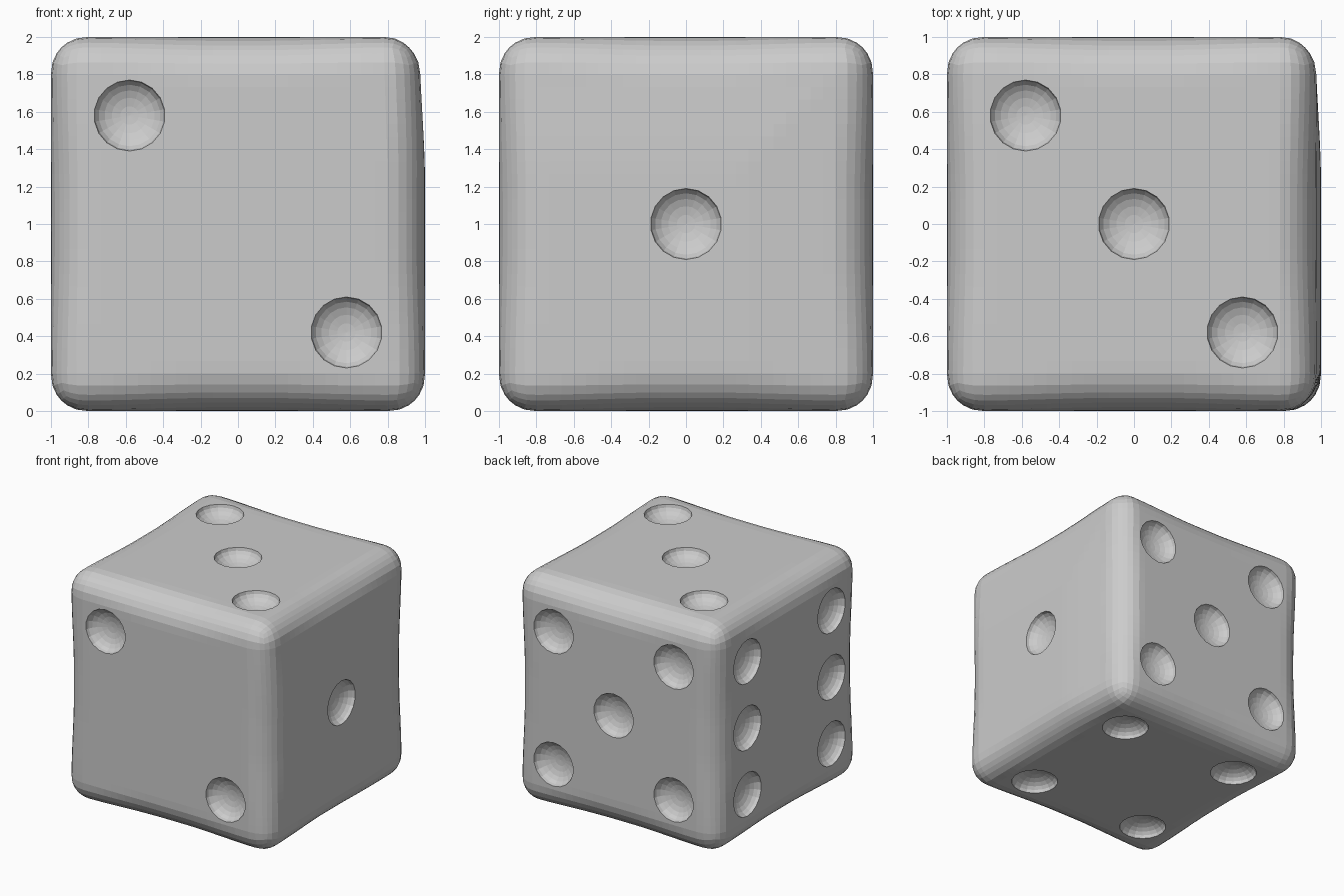
import bpy, bmesh
from mathutils import Vector, Matrix

if "Cube" in bpy.data.objects:
    bpy.data.objects.remove(bpy.data.objects["Cube"])

S = 0.58            # pip spacing from face centre
PIP_R, PIP_DEPTH = 0.19, 0.10


def smooth(a, b, t):
    t = min(max((t - a) / (b - a), 0.0), 1.0)
    return t * t * (3 - 2 * t)


def finish(bm, name):
    mesh = bpy.data.meshes.new(name)
    bm.to_mesh(mesh)
    bm.free()
    obj = bpy.data.objects.new(name, mesh)
    bpy.context.collection.objects.link(obj)
    obj.location.z = 1
    return obj


# Body: gridded cube, rounded softly with a wider roll at mid-edge
bm = bmesh.new()
bmesh.ops.create_cube(bm, size=2)
bmesh.ops.subdivide_edges(bm, edges=bm.edges[:], cuts=29, use_grid_fill=True)
for v in bm.verts:
    p = v.co.copy()
    along = min(abs(c) for c in p)
    r = 0.19 + 0.05 * (1 - smooth(0.1, 0.85, along))
    core = Vector([min(max(c, r - 1), 1 - r) for c in p])
    v.co = core + (p - core).normalized() * r
    # the one-pip side falls away slightly towards the top and back
    if p.x > 0:
        fall = max(smooth(0.2, 1, p.z), smooth(0.2, 1, p.y))
        v.co.x -= 0.03 * fall * smooth(0.5, 1, p.x)
body = finish(bm, "die_body")

# Pips: (axis, side, positions on the other two axes)
corners = [(-S, -S), (-S, S), (S, -S), (S, S)]
diagonal = [(-S, S), (S, -S)]
faces = [
    (0, 1, [(0, 0)]),
    (1, -1, diagonal),
    (2, 1, diagonal + [(0, 0)]),
    (2, -1, corners),
    (1, 1, corners + [(0, 0)]),
    (0, -1, corners + [(-S, 0), (S, 0)]),
]
bm = bmesh.new()
for axis, side, spots in faces:
    normal = Vector((0, 0, 0))
    normal[axis] = side
    turn = normal.to_track_quat('Z', 'Y').to_matrix().to_4x4()
    for u, w in spots:
        pos = [u, w]
        pos.insert(axis, side)
        bmesh.ops.create_uvsphere(
            bm, u_segments=18, v_segments=12, radius=1,
            matrix=Matrix.Translation(pos) @ turn
            @ Matrix.Diagonal((PIP_R, PIP_R, PIP_DEPTH, 1)))
cutter = finish(bm, "pip_cutter")
cutter.hide_render = True

# Carve the pips and remove the cutter
mod = body.modifiers.new("pips", 'BOOLEAN')
mod.operation = 'DIFFERENCE'
mod.solver = 'EXACT'
mod.object = cutter
bpy.context.view_layer.objects.active = body
body.select_set(True)
bpy.ops.object.modifier_apply(modifier=mod.name)
bpy.data.objects.remove(cutter)
